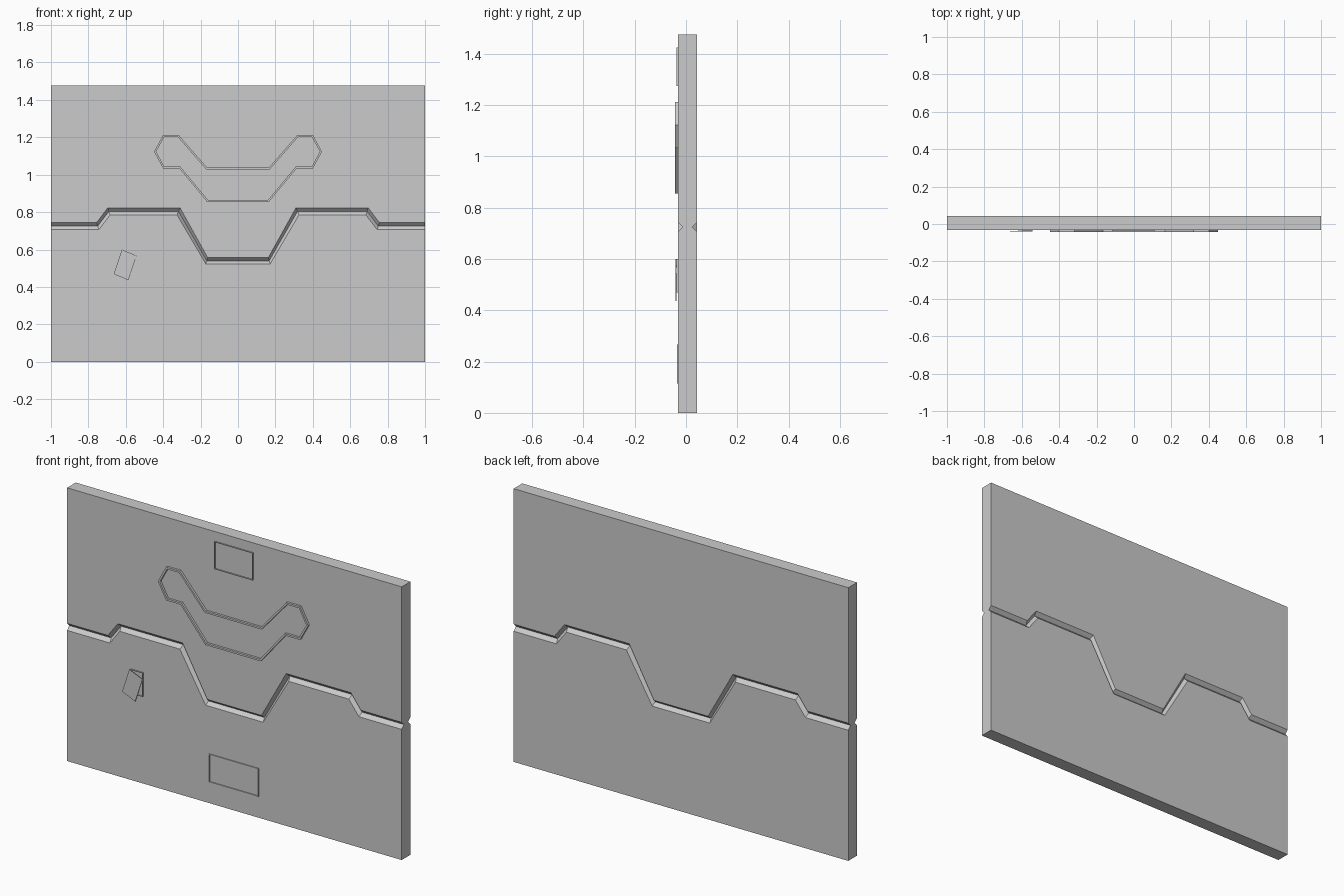
import bpy, bmesh
from mathutils import Vector

if "Cube" in bpy.data.objects:
    bpy.data.objects.remove(bpy.data.objects["Cube"])

FRONT, BACK, TRIM = -0.031, 0.043, -0.043
HEIGHT = 1.476


def mirrored(half):
    """Complete a right-half list of points with its left half."""
    return [(-x, z) for x, z in reversed(half)] + half


def finish(name, bm):
    bmesh.ops.recalc_face_normals(bm, faces=bm.faces)
    mesh = bpy.data.meshes.new(name)
    bm.to_mesh(mesh)
    bm.free()
    ob = bpy.data.objects.new(name, mesh)
    bpy.context.collection.objects.link(ob)
    return ob


def bridge(bm, a, b):
    n = len(a)
    for i in range(n):
        bm.faces.new((a[i], a[(i + 1) % n], b[(i + 1) % n], b[i]))


def loft(name, layers):
    """Capped solid through outlines given as (y, [(x, z), ...])."""
    bm = bmesh.new()
    rings = [[bm.verts.new((x, y, z)) for x, z in pts] for y, pts in layers]
    for a, b in zip(rings, rings[1:]):
        bridge(bm, a, b)
    bm.faces.new(rings[0])
    bm.faces.new(rings[-1])
    return finish(name, bm)


def inset(pts, d):
    """Mitred inward offset of a clockwise outline."""
    out, n = [], len(pts)
    for i in range(n):
        p, a, b = Vector(pts[i]), Vector(pts[i - 1]), Vector(pts[(i + 1) % n])
        u, v = (p - a).normalized(), (b - p).normalized()
        n1, n2 = Vector((u.y, -u.x)), Vector((v.y, -v.x))
        q = p + (n1 + n2) * d / (1 + n1.dot(n2))
        out.append((q.x, q.y))
    return out


def rim(name, pts, y_front, width):
    """Raised thin border standing on the door face."""
    inner = inset(pts, width)
    bm = bmesh.new()
    rings = [[bm.verts.new((x, y, z)) for x, z in loop]
             for y, loop in ((FRONT, pts), (y_front, pts), (y_front, inner), (FRONT, inner))]
    for a, b in zip(rings, rings[1:]):
        bridge(bm, a, b)
    return finish(name, bm)


def rect(x0, x1, z0, z1):
    return [(x0, z0), (x0, z1), (x1, z1), (x1, z0)]


# Stepped seam: where the panels touch, and the two lips of the V groove
seam = mirrored([(0.167, 0.540), (0.318, 0.804), (0.690, 0.804), (0.750, 0.725), (1, 0.725)])
upper_lip = mirrored([(0.162, 0.557), (0.310, 0.823), (0.696, 0.823), (0.756, 0.744), (1, 0.744)])
lower_lip = mirrored([(0.172, 0.523), (0.326, 0.785), (0.684, 0.785), (0.744, 0.706), (1, 0.706)])


def door_panel(name, lip, z_edge):
    edge = [(1, z_edge), (-1, z_edge)]
    loft(name, [(FRONT, lip + edge), (FRONT + 0.019, seam + edge),
                (BACK - 0.019, seam + edge), (BACK, lip + edge)])


door_panel("upper_door_panel", upper_lip, HEIGHT)
door_panel("lower_door_panel", lower_lip, 0)

# Curved window border on the upper panel
top = mirrored([(0.165, 1.038), (0.318, 1.213), (0.400, 1.213), (0.449, 1.123)])
bottom = mirrored([(0.165, 0.855), (0.313, 1.033), (0.400, 1.033)])
rim("window_border", top + bottom[::-1], TRIM, 0.010)

# Rectangular sign borders
rim("upper_sign_border", rect(-0.117, 0.113, 1.275, 1.424), -0.037, 0.003)
rim("lower_sign_border", rect(-0.150, 0.146, 0.115, 0.267), -0.036, 0.003)

# Small box border with its cover plate hanging askew
rim("notice_border", rect(-0.617, -0.544, 0.470, 0.600), -0.037, 0.003)
cover = [(-0.664, 0.469), (-0.621, 0.600), (-0.543, 0.567), (-0.586, 0.436)]
loft("hanging_cover", [(-0.041, cover), (-0.038, cover)])
